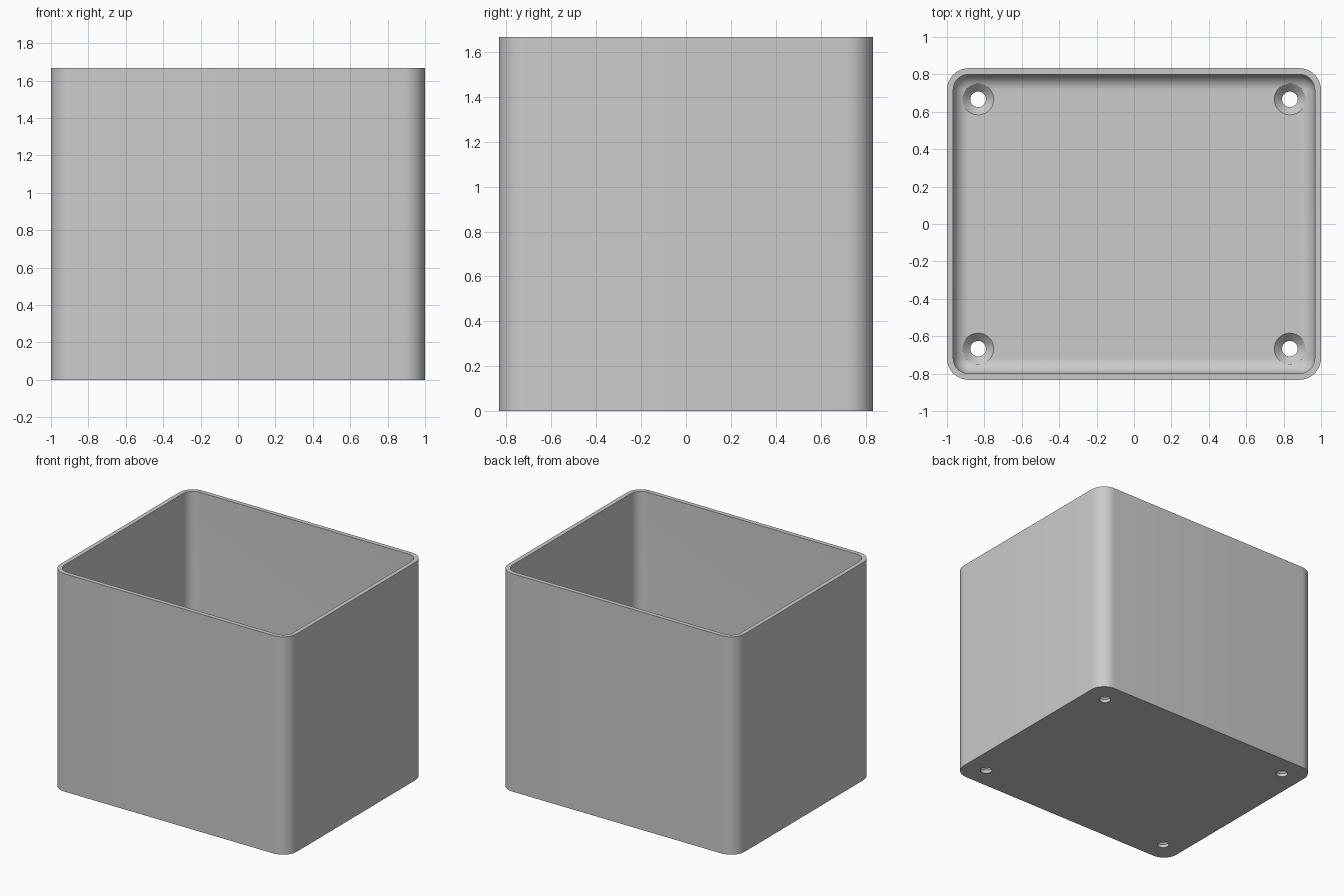
import bpy, bmesh, math

if "Cube" in bpy.data.objects:
    bpy.data.objects.remove(bpy.data.objects["Cube"])

HX, HY, HEIGHT = 1.0, 0.8333, 1.6667
WALL, FLOOR = 0.0333, 0.0667
R_OUT, R_IN = 0.1167, 0.0833
STEPS = 10

grey = bpy.data.materials.new("light grey")
grey.use_nodes = True
grey.diffuse_color = (0.6, 0.6, 0.6, 1)
grey.node_tree.nodes["Principled BSDF"].inputs["Base Color"].default_value = (0.6, 0.6, 0.6, 1)


def rounded_loop(bm, inset, radius, z):
    """Ring of vertices around a rounded rectangle."""
    verts = []
    corners = ((1, 1), (-1, 1), (-1, -1), (1, -1))
    for quarter, (sx, sy) in enumerate(corners):
        cx = sx * (HX - inset - radius)
        cy = sy * (HY - inset - radius)
        for i in range(STEPS + 1):
            a = (quarter + i / STEPS) * math.pi / 2
            verts.append(bm.verts.new((cx + radius * math.cos(a), cy + radius * math.sin(a), z)))
    return verts


def bridge(bm, a, b):
    n = len(a)
    for i in range(n):
        j = (i + 1) % n
        bm.faces.new((a[i], a[j], b[j], b[i]))


def finish(bm, name):
    bmesh.ops.remove_doubles(bm, verts=bm.verts, dist=0.0002)
    bmesh.ops.recalc_face_normals(bm, faces=bm.faces)
    mesh = bpy.data.meshes.new(name)
    bm.to_mesh(mesh)
    bm.free()
    mesh.materials.append(grey)
    obj = bpy.data.objects.new(name, mesh)
    bpy.context.collection.objects.link(obj)
    return obj


# Open box: outer wall, rim, inner wall, filleted floor
bm = bmesh.new()
loops = [rounded_loop(bm, 0, R_OUT, 0),
         rounded_loop(bm, 0, R_OUT, HEIGHT),
         rounded_loop(bm, WALL, R_IN, HEIGHT)]
for i in range(STEPS + 1):
    a = i / STEPS * math.pi / 2
    shrink = R_IN * (1 - math.cos(a))
    loops.append(rounded_loop(bm, WALL + shrink, max(R_IN - shrink, 0.00001),
                              FLOOR + R_IN * (1 - math.sin(a))))
for lower, upper in zip(loops, loops[1:]):
    bridge(bm, lower, upper)
bm.faces.new(loops[0])
bm.faces.new(loops[-1])
box = finish(bm, "box")

# Countersunk screw hole cutters, one per corner
HOLE, SINK = 0.0417, 0.0833
profile = ((HOLE, -0.05), (HOLE, FLOOR + HOLE - SINK), (SINK, FLOOR), (SINK, FLOOR + 0.1))
SIDES = 40
bm = bmesh.new()
for sx in (-1, 1):
    for sy in (-1, 1):
        rings = [[bm.verts.new((sx * 0.8333 + r * math.cos(math.tau * k / SIDES),
                                sy * 0.6667 + r * math.sin(math.tau * k / SIDES), z))
                  for k in range(SIDES)] for r, z in profile]
        for a, b in zip(rings, rings[1:]):
            bridge(bm, a, b)
        bm.faces.new(rings[0])
        bm.faces.new(rings[-1])
cutter = finish(bm, "screw_hole_cutter")
cutter.hide_render = True

cut = box.modifiers.new("screw holes", "BOOLEAN")
cut.operation = "DIFFERENCE"
cut.solver = "EXACT"
cut.object = cutter

# Apply the cut, then smooth the rounded surfaces
bpy.ops.object.select_all(action="DESELECT")
box.select_set(True)
bpy.context.view_layer.objects.active = box
bpy.ops.object.modifier_apply(modifier=cut.name)
bpy.data.objects.remove(cutter)
bpy.ops.object.shade_smooth_by_angle(angle=math.radians(30))
